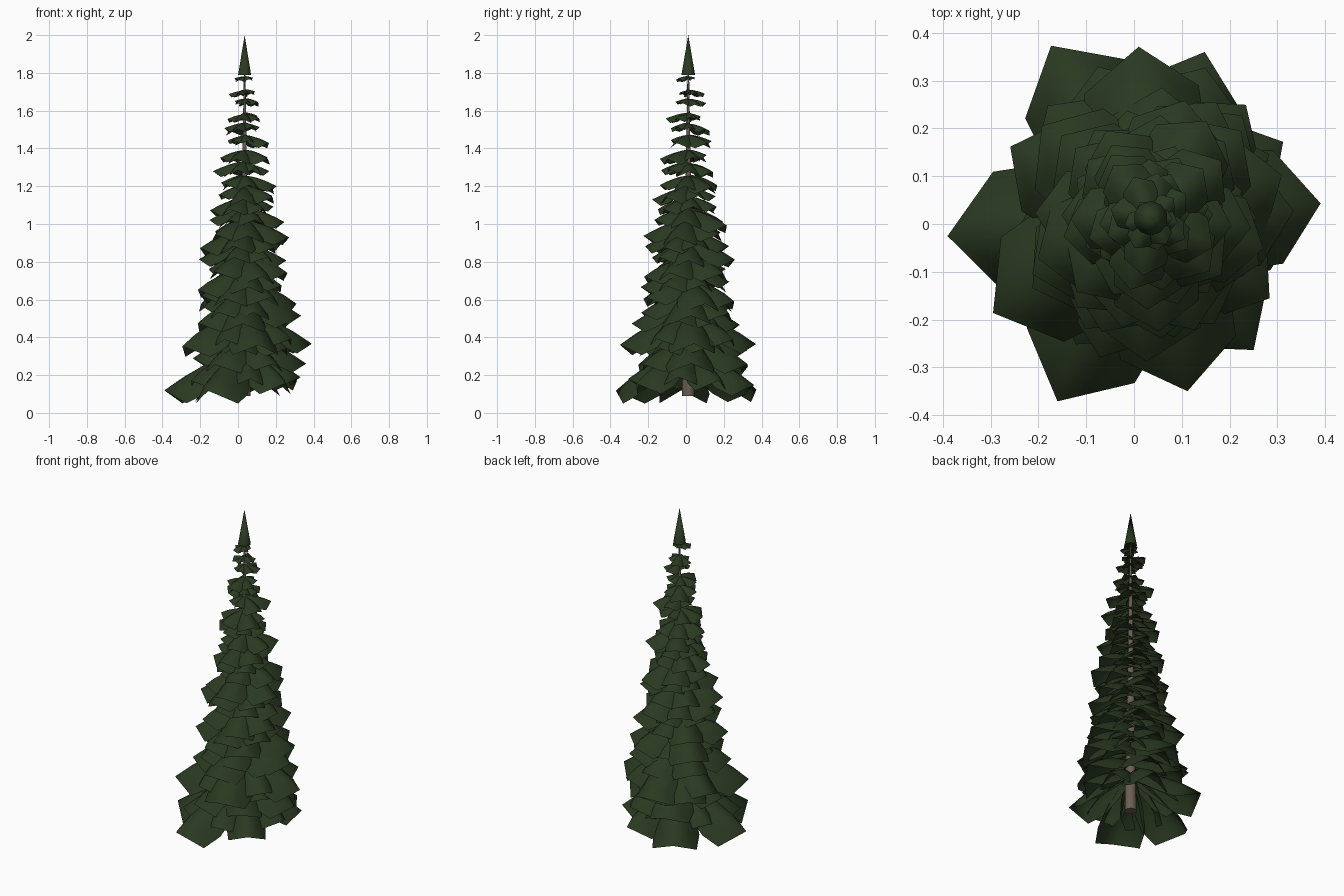
import bpy, bmesh, math, random
from mathutils import Vector

if "Cube" in bpy.data.objects:
    bpy.data.objects.remove(bpy.data.objects["Cube"])

random.seed(5)
AX, AY = 0.035, 0.012          # trunk axis


def material(name, col):
    m = bpy.data.materials.new(name)
    m.diffuse_color = (*col, 1)
    m.use_nodes = True
    m.node_tree.nodes["Principled BSDF"].inputs["Base Color"].default_value = m.diffuse_color
    return m


green = material("dark needle green", (0.023, 0.041, 0.015))
brown = material("bark brown", (0.145, 0.112, 0.083))


def finish(bm, name, mat, angle):
    me = bpy.data.meshes.new(name)
    bm.to_mesh(me)
    bm.free()
    ob = bpy.data.objects.new(name, me)
    bpy.context.collection.objects.link(ob)
    me.materials.append(mat)
    bpy.ops.object.select_all(action='DESELECT')
    ob.select_set(True)
    bpy.context.view_layer.objects.active = ob
    bpy.ops.object.shade_smooth_by_angle(angle=math.radians(angle))
    return ob


def cone(name, mat, r1, r2, z1, z2, sides):
    bm = bmesh.new()
    bmesh.ops.create_cone(bm, cap_ends=True, segments=sides, radius1=r1, radius2=r2, depth=z2 - z1)
    bmesh.ops.translate(bm, verts=bm.verts, vec=(AX, AY, (z1 + z2) / 2))
    return finish(bm, name, mat, 50)


# position along the leaf, half width (as a fraction of the widest)
ROWS = [(0.02, 0.28), (0.28, 0.75), (0.52, 1.0), (0.75, 0.95)]


def leaf(bm, z0, azimuth, length, drop, fold, wide=0.33):
    """Broad shell-like drooping branch with a pointed end."""
    d = Vector((math.cos(azimuth), math.sin(azimuth), 0))
    s = Vector((-d.y, d.x, 0))

    def point(t, w, u):
        z = z0 - length * (drop * t ** 1.7 + fold * w * u * u)
        p = Vector((AX, AY, 0)) + d * (t * length) + s * (u * w * wide * length)
        p.z = max(z, 0.0)
        return bm.verts.new(p)

    rows = [[point(t, w, u) for u in (-1, -0.6, -0.2, 0.2, 0.6, 1)] for t, w in ROWS]
    for a, b in zip(rows, rows[1:]):
        for i in range(5):
            bm.faces.new((a[i], b[i], b[i + 1], a[i + 1]))
    tip = point(1, 0, 0)
    for i in range(5):
        bm.faces.new((rows[-1][i], tip, rows[-1][i + 1]))


# trunk and pointed top
cone("trunk", brown, 0.034, 0.004, 0.09, 1.82, 10)
cone("tree_tip", green, 0.036, 0.0, 1.79, 2.0, 10)

# broad lowest tiers: azimuth in degrees, length
bm = bmesh.new()
for a, l in [(185, .427), (243, .43), (120, .417), (72, .366), (30, .32), (308, .35)]:
    leaf(bm, 0.32, math.radians(a), l, 0.47, 0.36, 0.31)
for a, l in [(275, .32), (350, .30), (155, .31), (213, .34)]:
    leaf(bm, 0.33, math.radians(a), l, 0.47, 0.34)
for a, l in [(5, .357), (94, .36), (282, .37), (211, .385), (153, .33), (326, .30), (50, .31), (250, .31)]:
    leaf(bm, 0.53, math.radians(a), l, 0.46, 0.34, 0.35)
finish(bm, "lowest_branches", green, 60)

# regular tiers, shrinking towards the top
heights = [0.41, 0.48, 0.60, 0.66, 0.72, 0.78, 0.84, 0.91, 0.97, 1.03, 1.09, 1.15, 1.205,
           1.26, 1.33, 1.395, 1.475, 1.54, 1.59, 1.665, 1.715, 1.785]
bm = bmesh.new()
for k, z in enumerate(heights):
    f = (z - 0.4) / 1.385
    length = 0.305 - 0.253 * f ** 1.15
    drop = 0.45 - 0.24 * f ** 1.5
    fold = 0.34 - 0.04 * f ** 1.5
    n = 6
    start = k * 2.4
    for i in range(n):
        a = start + math.tau * i / n + random.uniform(-0.2, 0.2)
        lopsided = 1 + 0.3 * f * math.cos(a - k * 2.0)      # upper tiers sit off-centre
        leaf(bm, z + random.uniform(-0.025, 0.006) * (1 - 0.7 * f), a,
             length * lopsided * random.uniform(0.88, 1.12), drop, fold, 0.39)
finish(bm, "branch_tiers", green, 60)
